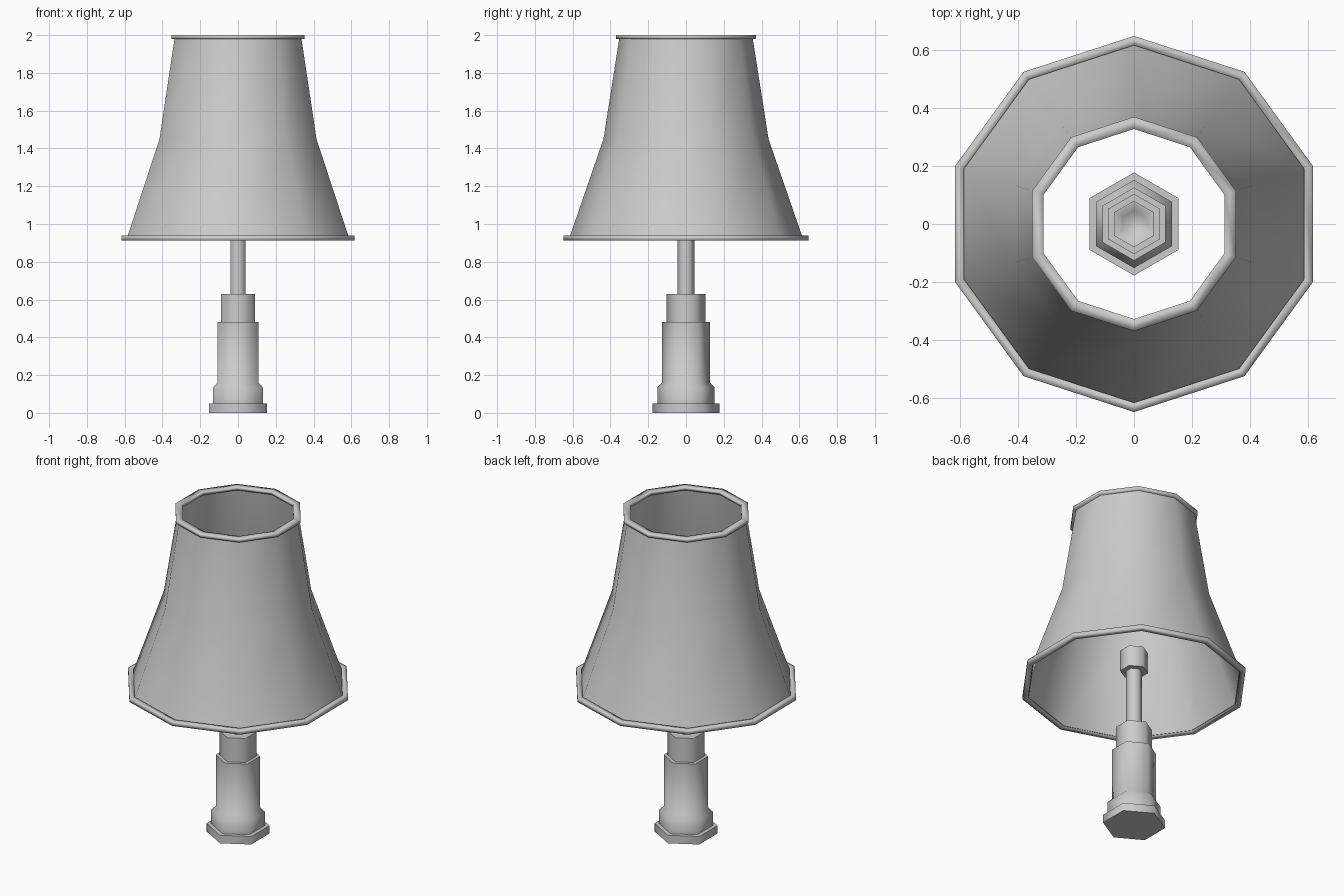
import bpy, bmesh, math

if "Cube" in bpy.data.objects:
    bpy.data.objects.remove(bpy.data.objects["Cube"])


def lathe(name, profile, sides, loop=False, angle=65):
    """Turn an (r, z) profile around z; corners point along y. loop closes the section."""
    bm = bmesh.new()
    rings = []
    for r, z in profile:
        ring = []
        for i in range(sides):
            a = math.pi / 2 + 2 * math.pi * i / sides
            ring.append(bm.verts.new((r * math.cos(a), r * math.sin(a), z)))
        rings.append(ring)
    pairs = list(zip(rings, rings[1:]))
    if loop:
        pairs.append((rings[-1], rings[0]))
    else:
        bm.faces.new(rings[0])
        bm.faces.new(rings[-1])
    for low, high in pairs:
        for i in range(sides):
            j = (i + 1) % sides
            bm.faces.new((low[i], low[j], high[j], high[i]))
    bmesh.ops.recalc_face_normals(bm, faces=bm.faces)
    mesh = bpy.data.meshes.new(name)
    bm.to_mesh(mesh)
    bm.free()
    ob = bpy.data.objects.new(name, mesh)
    bpy.context.collection.objects.link(ob)
    bpy.ops.object.select_all(action='DESELECT')
    ob.select_set(True)
    bpy.context.view_layer.objects.active = ob
    bpy.ops.object.shade_smooth_by_angle(angle=math.radians(angle))
    return ob


# stepped six-sided stand, from foot to stem and bulb socket
lathe("stand", [
    (0.178, 0), (0.178, 0.05), (0.152, 0.05), (0.152, 0.135),
    (0.126, 0.16), (0.126, 0.48), (0.104, 0.48), (0.104, 0.63),
    (0.046, 0.63), (0.046, 1.0), (0.08, 1.0), (0.08, 1.13),
    (0.072, 1.13), (0.046, 1.10)], 6)

# ten-sided flared shade, a thin double wall
outer = [(0.62, 0.92), (0.437, 1.45), (0.352, 1.99)]
inner = [(r - 0.006, z) for r, z in reversed(outer)]
lathe("shade", outer + inner, 10, loop=True)

# rounded-looking trim rings at both ends of the shade
for name, r_in, r_out, z0, z1 in (("lower_trim", 0.617, 0.649, 0.912, 0.938),
                                  ("upper_trim", 0.328, 0.37, 1.98, 2.0)):
    lathe(name, [(r_in, z0), (r_out, z0), (r_out, z1), (r_in, z1)],
          10, loop=True, angle=120)
